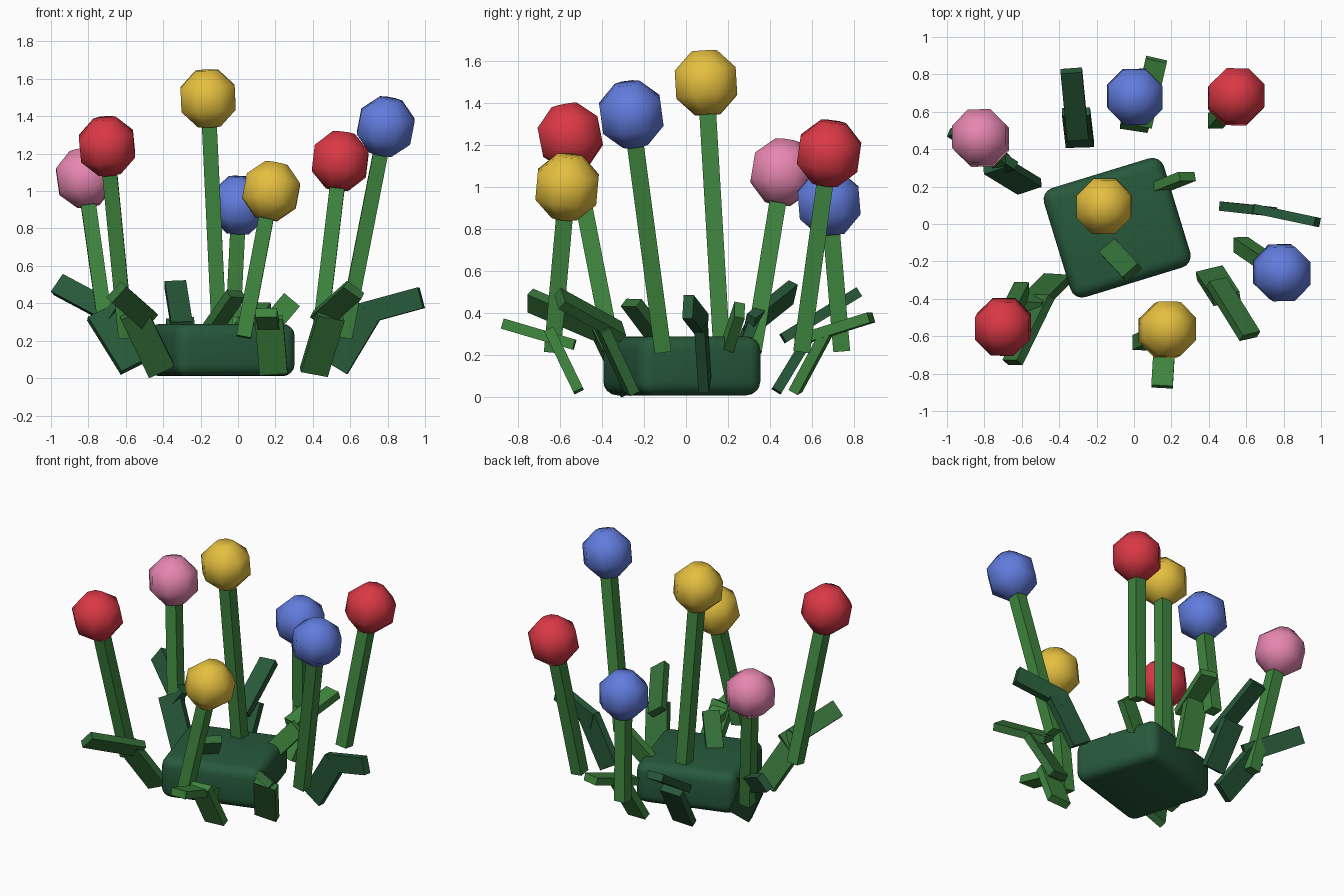
import bpy, bmesh, math
from mathutils import Vector, Matrix

if "Cube" in bpy.data.objects:
    bpy.data.objects.remove(bpy.data.objects["Cube"])


def material(name, rgb):
    m = bpy.data.materials.new(name)
    m.diffuse_color = (*rgb, 1)
    m.use_nodes = True
    m.node_tree.nodes["Principled BSDF"].inputs["Base Color"].default_value = m.diffuse_color
    return m


MOUND = material("mound_green", (0.02, 0.10, 0.045))
STEM = material("stem_green", (0.05, 0.24, 0.05))
DARK = material("leaf_dark", (0.02, 0.10, 0.04))
MID = material("leaf_mid", (0.035, 0.16, 0.04))
LIGHT = material("leaf_light", (0.05, 0.24, 0.05))
RED = material("red", (0.70, 0.04, 0.06))
YELLOW = material("yellow", (0.78, 0.52, 0.05))
BLUE = material("blue", (0.12, 0.20, 0.72))
PINK = material("pink", (0.80, 0.24, 0.44))


def finish(name, bm, mat, smooth=None):
    bmesh.ops.recalc_face_normals(bm, faces=bm.faces)
    me = bpy.data.meshes.new(name)
    bm.to_mesh(me)
    bm.free()
    me.materials.append(mat)
    ob = bpy.data.objects.new(name, me)
    bpy.context.collection.objects.link(ob)
    if smooth:
        bpy.context.view_layer.objects.active = ob
        ob.select_set(True)
        bpy.ops.object.shade_smooth_by_angle(angle=math.radians(smooth))
        ob.select_set(False)
    return ob


def frame(origin, axis, hint):
    """Matrix with z along axis and x as close as possible to hint."""
    z = axis.normalized()
    h = Vector(hint)
    x = (h - z * h.dot(z)).normalized()
    m = Matrix((x, z.cross(x), z)).transposed().to_4x4()
    m.translation = origin
    return m


def bar(name, p, q, width, thick, hint, mat):
    p, q = Vector(p), Vector(q)
    bm = bmesh.new()
    size = Matrix.Diagonal((width, thick, (q - p).length, 1))
    bmesh.ops.create_cube(bm, size=1, matrix=frame((p + q) / 2, q - p, hint) @ size)
    return finish(name, bm, mat)


def blossom(name, centre, axis, mat):
    bm = bmesh.new()
    rings = []
    for r, z in ((0.065, -0.152), (0.157, -0.064), (0.157, 0.064), (0.065, 0.152)):
        rings.append([bm.verts.new((r * math.cos(a), r * math.sin(a), z))
                      for a in (math.radians(22.5 + 45 * i) for i in range(8))])
    for lo, hi in zip(rings, rings[1:]):
        for i in range(8):
            j = (i + 1) % 8
            bm.faces.new((lo[i], lo[j], hi[j], hi[i]))
    bm.faces.new(rings[0][::-1])
    bm.faces.new(rings[-1])
    bm.transform(frame(centre, axis, (1, 0, 0)))
    return finish(name, bm, mat, 50)


# rounded leafy mound
bm = bmesh.new()
bmesh.ops.create_cube(bm, size=1, matrix=Matrix.Diagonal((0.67, 0.61, 0.28, 1)))
bmesh.ops.bevel(bm, geom=bm.edges[:], offset=0.065, segments=4, profile=0.5, affect='EDGES')
bm.transform(Matrix.Translation((-0.09, -0.02, 0.15)) @ Matrix.Rotation(math.radians(17), 4, 'Z'))
finish("mound", bm, MOUND, 40)

# flowers: stem foot, blossom centre, colour
flowers = [
    ((-0.70, 0.32, 0.22), (-0.82, 0.46, 1.07), PINK),
    ((-0.60, -0.35, 0.22), (-0.70, -0.55, 1.24), RED),
    ((-0.10, 0.17, 0.22), (-0.16, 0.095, 1.495), YELLOW),
    ((-0.03, 0.74, 0.22), (0.005, 0.68, 0.925), BLUE),
    ((0.03, -0.635, 0.22), (0.178, -0.565, 1.0), YELLOW),
    ((0.435, 0.55, 0.22), (0.547, 0.68, 1.16), RED),
    ((0.57, -0.11, 0.22), (0.79, -0.26, 1.345), BLUE),
]
for n, (foot, head, colour) in enumerate(flowers, 1):
    bar(f"stem_{n}", foot, head, 0.08, 0.08, (1, 0, 0), STEM)
    blossom(f"blossom_{n}", Vector(head), Vector(head) - Vector(foot), colour)

# bent leaves around the mound: lower blade (start, end, width dir), upper blade, colour
leaves = [
    ("right", ((0.52, 0.09, 0.06), (0.70, 0.07, 0.36), (1, -0.1, 0)),
     ((0.65, 0.08, 0.34), (0.98, 0.01, 0.43), (0, 0, 1)), DARK),
    ("back_left", ((-0.29, 0.43, 0.03), (-0.31, 0.60, 0.31), (1, 0, 0)),
     ((-0.30, 0.46, 0.28), (-0.335, 0.82, 0.50), (1, 0, 0)), DARK),
    ("back", ((0.00, 0.52, 0.03), (0.05, 0.67, 0.31), (1, -0.1, 0)),
     ((0.04, 0.53, 0.27), (0.12, 0.88, 0.38), (1, -0.2, 0)), LIGHT),
    ("front", ((0.19, -0.51, 0.03), (0.165, -0.65, 0.32), (1, 0, 0)),
     ((0.17, -0.53, 0.25), (0.15, -0.87, 0.35), (1, 0, 0)), LIGHT),
    ("front_right", ((0.405, -0.26, 0.03), (0.495, -0.40, 0.33), (1, 0.25, -0.2)),
     ((0.44, -0.31, 0.31), (0.62, -0.60, 0.47), (0.085, 0.03, -0.07)), MID),
    ("left", ((-0.56, 0.20, 0.06), (-0.74, 0.31, 0.35), (0.14, 0.05, 0.08)),
     ((-0.66, 0.30, 0.34), (-0.96, 0.50, 0.50), (0.05, 0.03, 0.1)), DARK),
    ("front_left", ((-0.41, -0.29, 0.04), (-0.56, -0.44, 0.35), (0.13, 0, 0.04)),
     ((-0.48, -0.39, 0.31), (-0.65, -0.74, 0.46), (0.075, -0.02, 0.1)), MID),
]
for name, lower, upper, mat in leaves:
    bar(f"leaf_{name}_lower", *lower[:2], 0.15, 0.05, lower[2], mat)
    bar(f"leaf_{name}_upper", *upper[:2], 0.115, 0.05, upper[2], mat)

# leaf tips poking out of the mound
bar("leaf_tip_front", (-0.15, -0.11, 0.25), (-0.01, -0.26, 0.45), 0.11, 0.05, (0.76, 0.65, 0), MID)
bar("leaf_tip_back", (0.12, 0.19, 0.22), (0.285, 0.255, 0.415), 0.11, 0.05, (0.77, 0, -0.64), LIGHT)
